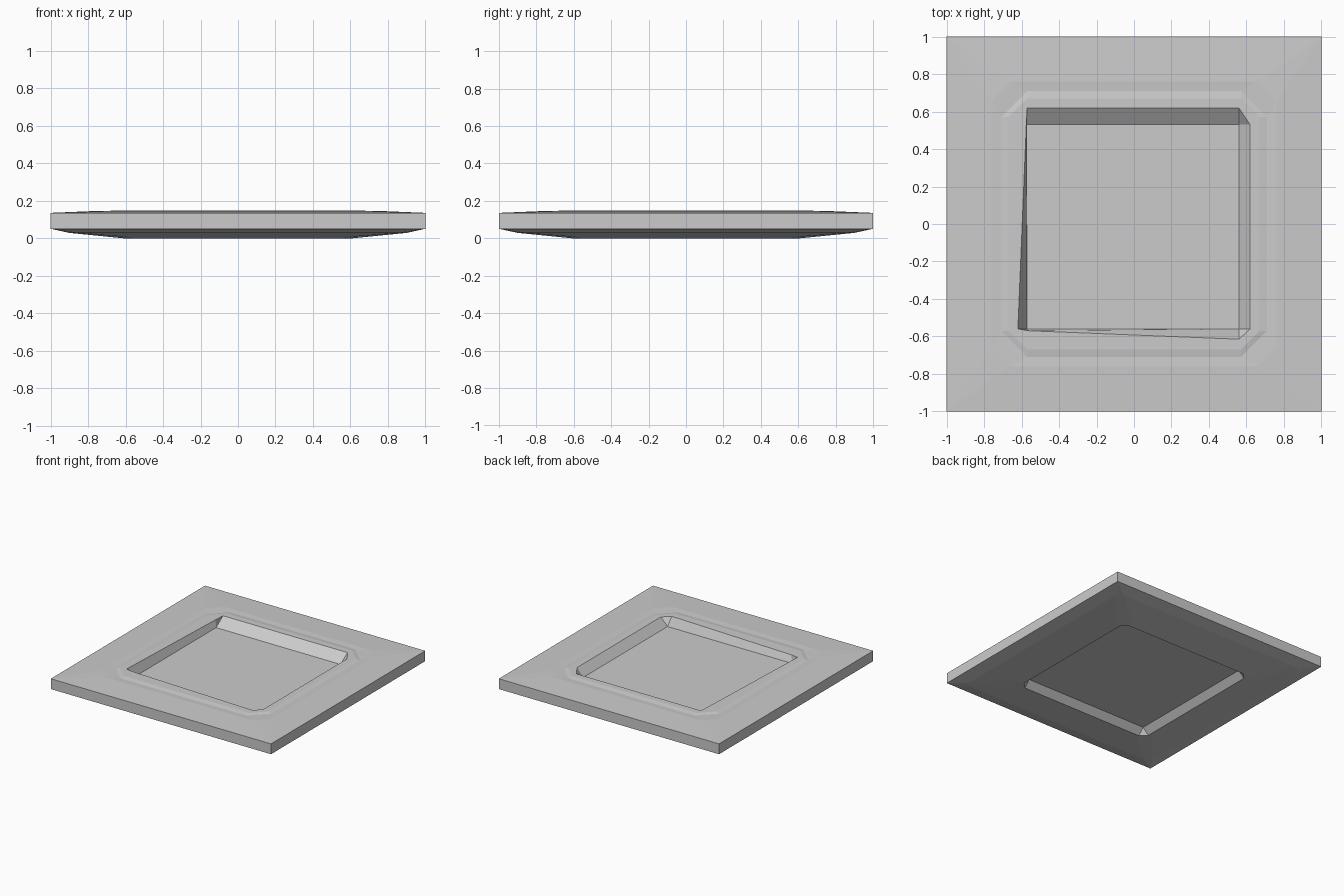
import bpy, bmesh

if "Cube" in bpy.data.objects:
    bpy.data.objects.remove(bpy.data.objects["Cube"])


def ring(s, t, z):
    """Square loop of half-size s whose straight sides end at t (cut corners)."""
    return [(x, y, z) for x, y in ((-t, s), (t, s), (s, t), (s, -t),
                                   (t, -s), (-t, -s), (-s, -t), (-s, t))]


# Uneven mouth of the upper recess
mouth = [(-.57, .62), (.56, .62), (.62, .53), (.62, -.56),
         (.56, -.615), (-.56, -.57), (-.62, -.56), (-.575, .53)]
floor = [(-.57, .53), (.56, .53), (.56, .53), (.56, -.56),
         (.56, -.56), (-.57, -.56), (-.57, -.56), (-.57, .53)]

# Section rings from the upper floor, over the rim, to the lower floor
rings = [
    [(x, y, .09) for x, y in floor],
    [(x, y, .153) for x, y in mouth],
    ring(.67, .57, .153),       # raised lip
    ring(.71, .57, .147),       # shallow step outside the lip
    ring(.76, .66, .15),
    ring(1, 1, .14),            # outer edge
    ring(1, 1, .055),
    ring(.9, .86, .033),        # sloping underside
    ring(.69, .6, .012),
    ring(.61, .56, .004),
    ring(.56, .56, .055),       # lower floor
]

bm = bmesh.new()
loops = [[bm.verts.new(p) for p in r] for r in rings]
for a, b in zip(loops, loops[1:]):
    for i in range(8):
        j = (i + 1) % 8
        bm.faces.new((a[i], a[j], b[j], b[i]))
bm.faces.new(loops[0])
bm.faces.new(loops[-1])
bmesh.ops.remove_doubles(bm, verts=bm.verts, dist=.0005)
bmesh.ops.dissolve_degenerate(bm, edges=bm.edges, dist=.0005)
bmesh.ops.recalc_face_normals(bm, faces=bm.faces)

low = min(v.co.z for v in bm.verts)
bmesh.ops.translate(bm, verts=bm.verts, vec=(0, 0, -low))

mesh = bpy.data.meshes.new("square_tray")
bm.to_mesh(mesh)
bm.free()
bpy.context.collection.objects.link(bpy.data.objects.new("square_tray", mesh))
